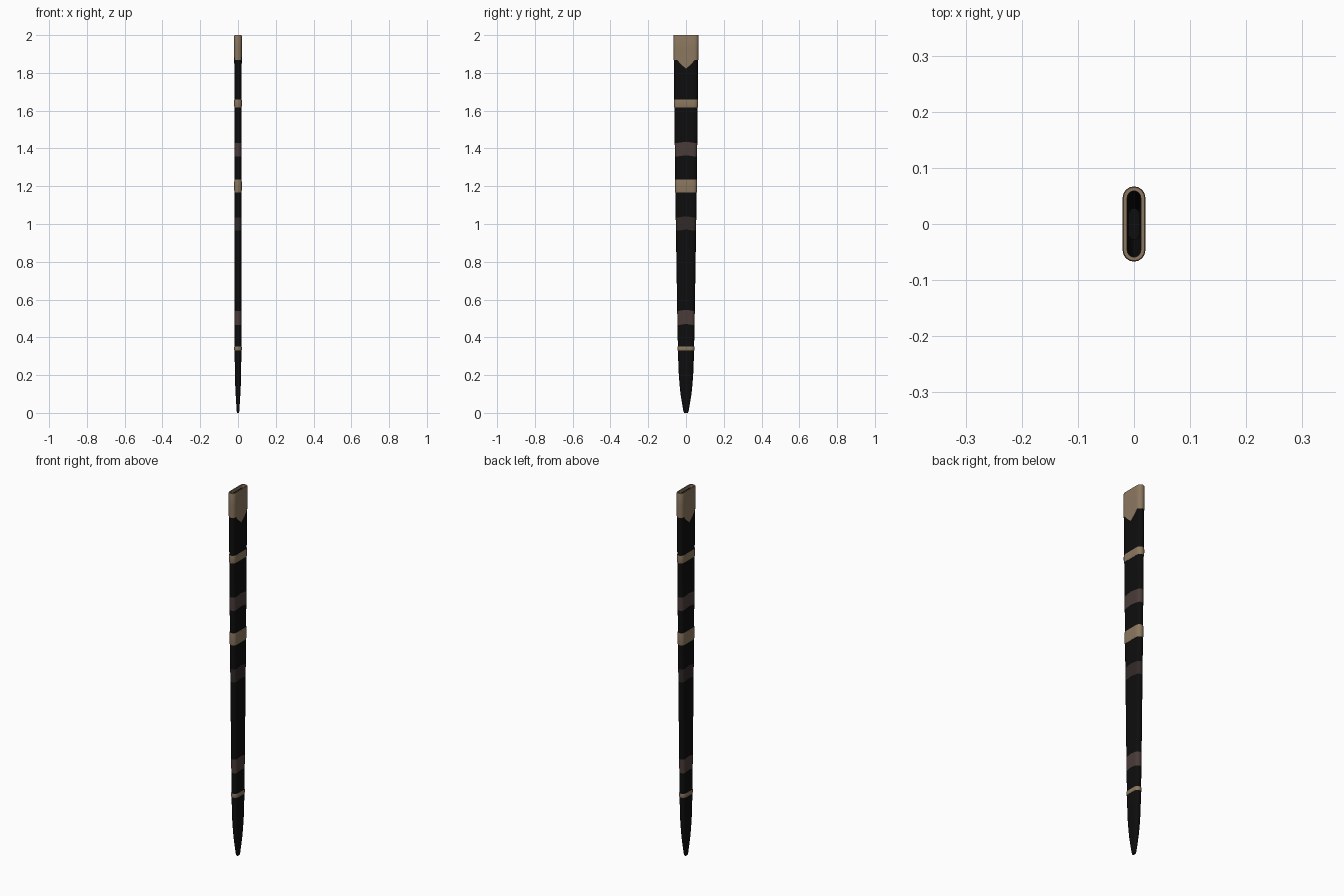
import bpy, bmesh, math

if "Cube" in bpy.data.objects:
    bpy.data.objects.remove(bpy.data.objects["Cube"])

def mat(name, col):
    m = bpy.data.materials.new(name)
    m.diffuse_color = (*col, 1)
    m.use_nodes = True
    m.node_tree.nodes["Principled BSDF"].inputs["Base Color"].default_value = m.diffuse_color
    return m

black = mat("black leather", (0.004, 0.004, 0.004))
tan = mat("tan metal", (0.26, 0.185, 0.115))
brown = mat("brown wrap", (0.068, 0.045, 0.041))
dark = mat("dark brown wrap", (0.031, 0.023, 0.022))

# half width (y) and half thickness (x) of the sheath against height
WIDTH = [(0, .010), (.01, .014), (.05, .021), (.1, .029), (.15, .034), (.2, .038),
         (.3, .042), (.5, .046), (1, .054), (1.6, .062), (2, .065)]
THICK = [(0, .005), (.01, .007), (.05, .0095), (.1, .0125), (.15, .015), (.2, .0165),
         (.3, .0175), (2, .0182)]

def interp(tab, z):
    for (a, p), (b, q) in zip(tab, tab[1:]):
        if z <= b:
            return p + (q - p) * (z - a) / (b - a)
    return tab[-1][1]

def section(hx, hy, n=8, m=6):
    """Stadium outline: rounded edges on +y and -y, flat cheeks on +x and -x."""
    r = min(hx, hy)
    pts = []
    for s in (1, -1):
        c = hy - r
        pts += [(s * r * math.cos(math.pi * i / n), s * (c + r * math.sin(math.pi * i / n)))
                for i in range(n + 1)]
        pts += [(-s * r, s * c * (1 - 2 * j / m)) for j in range(1, m)]
    return pts

def loft(name, rings, mats, caps=(False, False), rule=None, bend=None):
    """rings: (z, extra size). bend(i, y) shifts z of ring i; rule(i) gives a material index."""
    bm = bmesh.new()
    loops = []
    for i, (z, e) in enumerate(rings):
        pts = section(interp(THICK, z) + e, interp(WIDTH, z) + e)
        loops.append([bm.verts.new((x, y, z + (bend(i, y) if bend else 0))) for x, y in pts])
    n = len(loops[0])
    for i, (a, b) in enumerate(zip(loops, loops[1:])):
        for k in range(n):
            f = bm.faces.new((a[k], a[(k + 1) % n], b[(k + 1) % n], b[k]))
            f.material_index = rule(i) if rule else 0
    if caps[0]:
        bm.faces.new(loops[0][::-1])
    if caps[1]:
        bm.faces.new(loops[-1])
    me = bpy.data.meshes.new(name)
    bm.to_mesh(me)
    bm.free()
    for m in mats:
        me.materials.append(m)
    ob = bpy.data.objects.new(name, me)
    bpy.context.collection.objects.link(ob)
    bpy.context.view_layer.objects.active = ob
    ob.select_set(True)
    bpy.ops.object.shade_smooth_by_angle(angle=math.radians(40))
    ob.select_set(False)
    return ob

# sheath body with flush wraps whose borders arch slightly
WRAPS = [(.465, .54, 1), (.965, 1.035, 2), (1.358, 1.43, 1)]
zs = sorted([0, .01, .03, .05, .075, .1, .125, .15, .175, .2, .25, .3, .7, .85, 1.2, 1.6, 1.8, 1.97]
            + [z for w in WRAPS for z in w[:2]])
edges = {z for w in WRAPS for z in w[:2]}

def wrap_rule(i):
    mid = (zs[i] + zs[i + 1]) / 2
    return next((m for a, b, m in WRAPS if a < mid < b), 0)

def arch(i, y):
    return .006 * max(0, 1 - abs(y) / .04) if zs[i] in edges else 0

loft("sheath_body", [(z, 0) for z in zs], [black, brown, dark], (True, False), wrap_rule, arch)

# raised metal bands
for name, a, b in (("lower_band", .33, .352), ("middle_band", 1.168, 1.235), ("upper_band", 1.618, 1.66)):
    h = b - a
    loft(name, [(a, -.001), (a, .001), (a + h * .2, .0024), (b - h * .2, .0024),
                (b, .001), (b, -.001)], [tan])

# throat collar with pointed lower border
def point(i, y):
    return -.045 * max(0, 1 - abs(y) / .045) ** .8 if i < 2 else 0

loft("throat_collar", [(1.868, -.001), (1.868, .0016), (1.93, .002), (1.994, .0022),
                       (2, .0005), (2, -.006), (1.985, -.006)], [tan], bend=point)

# dark lining of the hollow blade slot
loft("slot_lining", [(1.985, -.006), (1.6, -.006), (1, -.006), (.3, -.006), (.15, -.006)],
     [black], (False, True))
